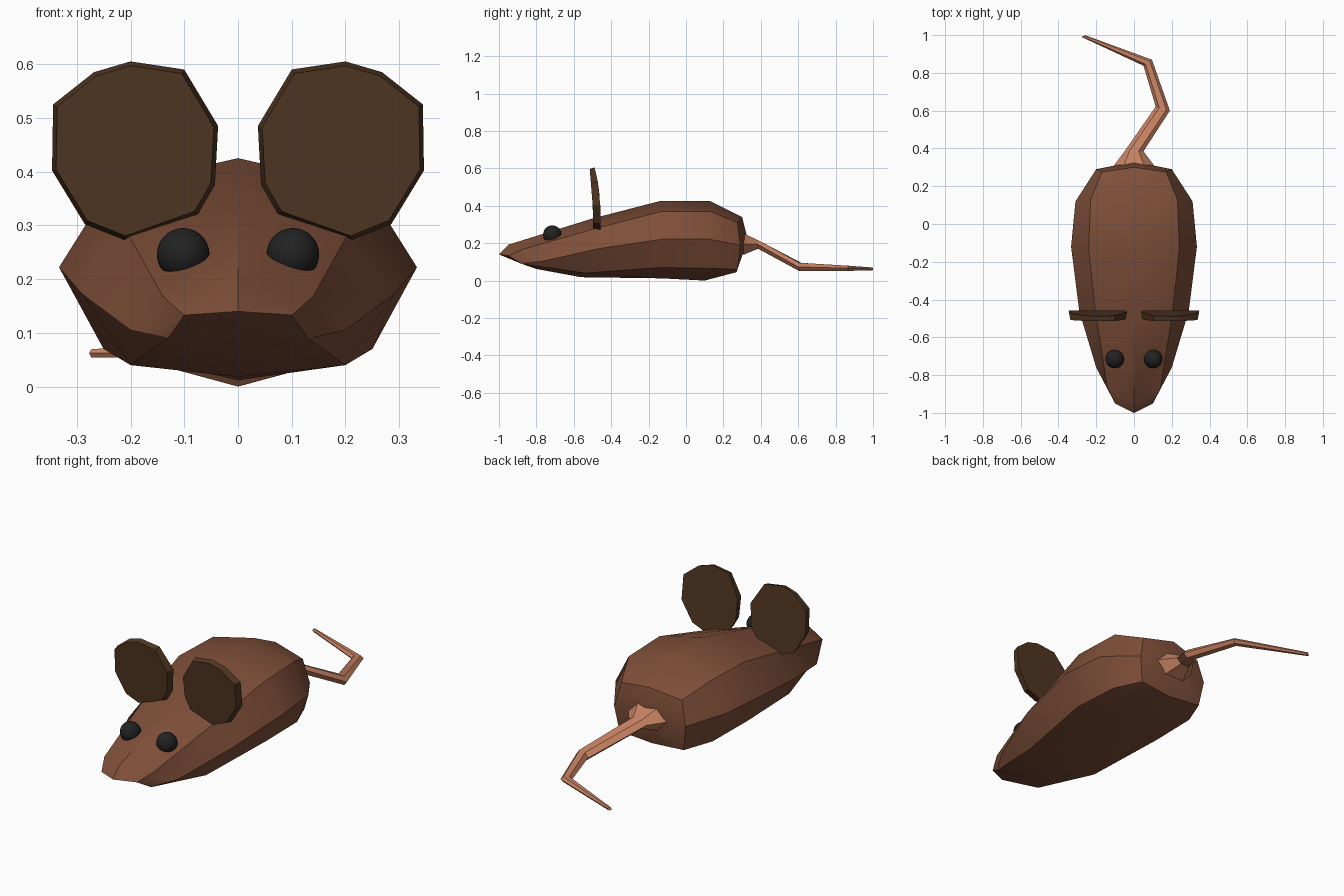
import bpy, bmesh, math
from mathutils import Vector

if "Cube" in bpy.data.objects:
    bpy.data.objects.remove(bpy.data.objects["Cube"])

def mat(name, rgb):
    m = bpy.data.materials.new(name)
    m.diffuse_color = (*rgb, 1)
    m.use_nodes = True
    m.node_tree.nodes["Principled BSDF"].inputs["Base Color"].default_value = m.diffuse_color
    return m

FUR = mat("brown fur", (0.21, 0.078, 0.041))
EAR = mat("dark brown ear", (0.08, 0.037, 0.016))
TAIL = mat("pink tan tail", (0.56, 0.22, 0.12))
EYE = mat("black eye", (0.016, 0.016, 0.016))

def finish(name, bm, material, angle):
    bmesh.ops.remove_doubles(bm, verts=bm.verts, dist=0.0005)
    bmesh.ops.recalc_face_normals(bm, faces=bm.faces)
    me = bpy.data.meshes.new(name)
    bm.to_mesh(me)
    bm.free()
    me.materials.append(material)
    ob = bpy.data.objects.new(name, me)
    bpy.context.collection.objects.link(ob)
    bpy.ops.object.select_all(action='DESELECT')
    ob.select_set(True)
    bpy.context.view_layer.objects.active = ob
    bpy.ops.object.shade_smooth_by_angle(angle=math.radians(angle))
    return ob

def loft(rings, start=None, end=None, cap=False):
    """Skin closed rings; close ends with a fan to a point or a flat cap."""
    bm = bmesh.new()
    vs = [[bm.verts.new(p) for p in r] for r in rings]
    n = len(vs[0])
    for a, b in zip(vs, vs[1:]):
        for i in range(n):
            j = (i + 1) % n
            bm.faces.new((a[i], a[j], b[j], b[i]))
    for ring, tip in ((vs[0], start), (vs[-1], end)):
        if tip:
            t = bm.verts.new(tip)
            for i in range(n):
                bm.faces.new((ring[i], ring[(i + 1) % n], t))
        elif cap:
            bm.faces.new(ring)
    return bm

# Body: half sections (top, shoulder, side, lower, belly), mirrored into rings
nose = (0.10, -0.95, 0.133)
halves = [
    [(0, -1, .14), nose, nose, nose, (0, -1, .14)],
    [(0, -.95, .192), (.14, -.87, .168), (.20, -.76, .105), (.13, -.88, .09), (0, -.80, .062)],
    [(0, -.50, .332), (.205, -.46, .285), (.29, -.46, .172), (.20, -.54, .04), (0, -.56, .018)],
    [(0, -.14, .425), (.24, -.13, .37), (.333, -.12, .222), (.25, -.13, .07), (0, -.13, .012)],
    [(0, .13, .425), (.23, .13, .37), (.31, .12, .222), (.24, .13, .065), (0, .10, 0)],
    [(0, .30, .34), (.17, .275, .31), (.20, .29, .19), (.18, .275, .06), (0, .27, .045)],
]
rings = [h + [(-x, y, z) for x, y, z in h[3:0:-1]] for h in halves]
finish("body", loft(rings, end=(0, .33, .22)), FUR, 30)

# Ears: ten-sided plates leaning forward at the top
outline = [(.20, .605), (.10, .59), (.037, .485), (.043, .375), (.075, .32),
           (.21, .272), (.285, .302), (.346, .402), (.344, .525), (.268, .585)]

def ear_ring(side, scale, front):
    pts = []
    for x, z in outline:
        x, z = .195 + (x - .195) * scale, .44 + (z - .44) * scale
        t = max(0, (z - .38) / .22)
        y = -.497 - .018 * t if front else -.458 - .03 * t * t
        pts.append((side * x, y, z))
    return pts

for side, label in ((-1, "left"), (1, "right")):
    finish(label + "_ear", loft([ear_ring(side, .95, True), ear_ring(side, 1, False)], cap=True), EAR, 30)
    # Eye
    bm = bmesh.new()
    bmesh.ops.create_uvsphere(bm, u_segments=24, v_segments=14, radius=.049)
    bmesh.ops.translate(bm, verts=bm.verts, vec=(side * .102, -.715, .246))
    finish(label + "_eye", bm, EYE, 60)

# Tail: six-sided rings between left and right edge points, with height and thickness
path = [((-.11, .305), (.11, .305), .195, .058),
        ((-.05, .385), (.05, .385), .193, .023),
        ((.115, .622), (.19, .60), .073, .022),
        ((.05, .838), (.095, .87), .066, .014),
        ((-.277, .99), (-.26, 1.0), .062, .008)]
rings = []
for left, right, z, h in path:
    a, b = Vector((*left, z)), Vector((*right, z))
    c, d = (a + b) / 2, (b - a) / 2
    rings.append([c + d * math.cos(k * math.pi / 3) + Vector((0, 0, h * math.sin(k * math.pi / 3) / .866))
                  for k in range(6)])
finish("tail", loft(rings, cap=True), TAIL, 30)
